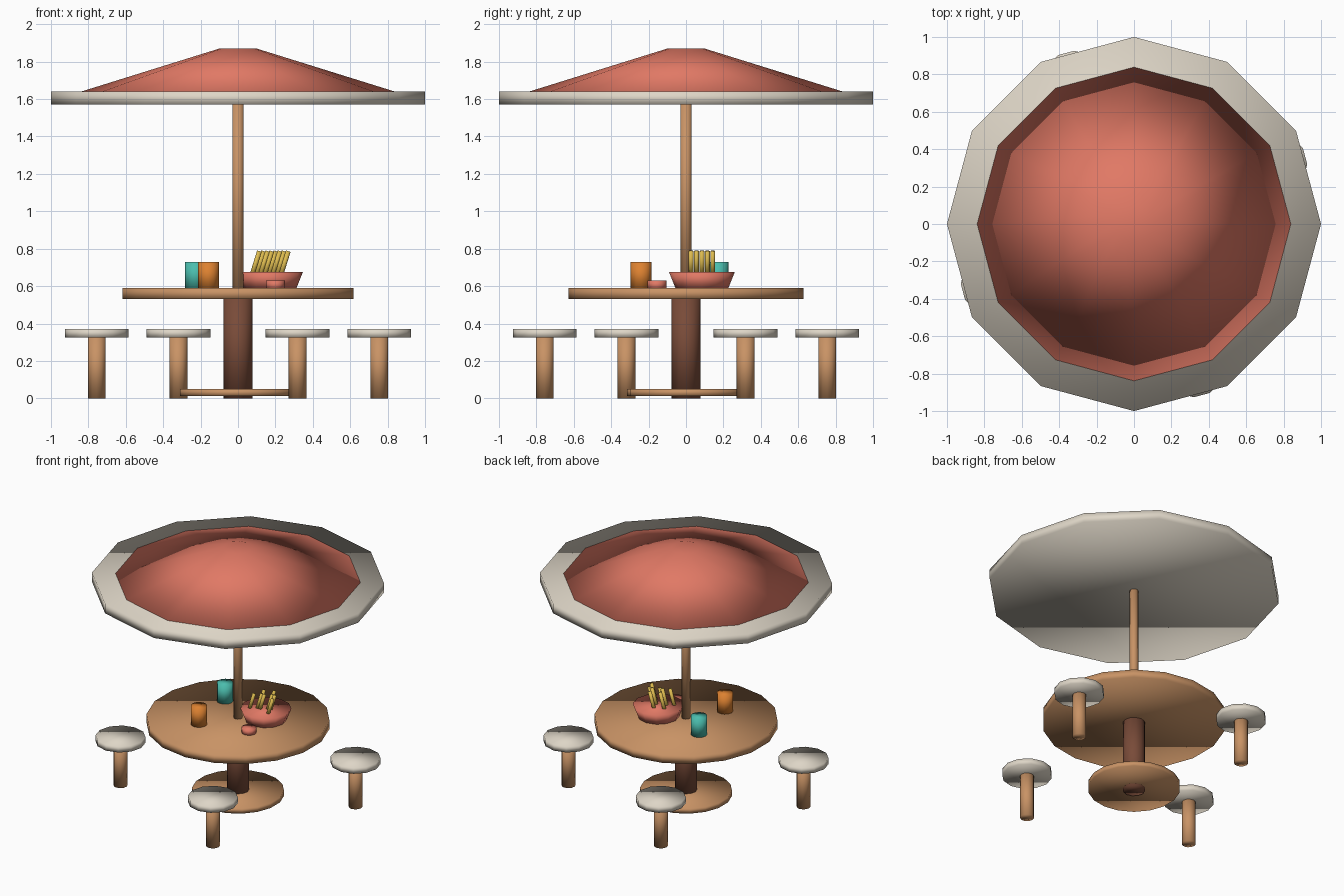
import bpy
import bmesh
from math import cos, sin, pi
from mathutils import Matrix

default_cube = bpy.data.objects.get("Cube")
if default_cube:
    bpy.data.objects.remove(default_cube, do_unlink=True)


def make_material(name, rgb):
    mat = bpy.data.materials.new(name)
    mat.use_nodes = True
    colour = (*rgb, 1)
    mat.diffuse_color = colour
    mat.node_tree.nodes["Principled BSDF"].inputs["Base Color"].default_value = colour
    return mat


RED = make_material("coral_red", (0.75, 0.19, 0.13))
CREAM = make_material("cream", (0.73, 0.67, 0.57))
WOOD = make_material("light_wood", (0.58, 0.29, 0.13))
DARK = make_material("dark_wood", (0.19, 0.07, 0.04))
ORANGE = make_material("orange", (0.72, 0.22, 0.03))
TEAL = make_material("teal", (0.07, 0.51, 0.42))
YELLOW = make_material("golden_yellow", (0.73, 0.5, 0.08))


def round_part(name, mat, x, y, bottom, top, radius, top_radius=None, sides=12, lean=0):
    """Upright smooth-shaded cylinder or frustum, optionally leaning towards +x."""
    mesh = bpy.data.meshes.new(name)
    bm = bmesh.new()
    bmesh.ops.create_cone(
        bm, cap_ends=True, segments=sides, depth=top - bottom,
        radius1=radius, radius2=radius if top_radius is None else top_radius,
        matrix=Matrix.Rotation(lean, 4, "Y"))
    for face in bm.faces:
        face.smooth = True
    bm.to_mesh(mesh)
    bm.free()
    mesh.materials.append(mat)
    obj = bpy.data.objects.new(name, mesh)
    obj.location = (x, y, (bottom + top) / 2)
    bpy.context.collection.objects.link(obj)
    return obj


# Table and its foot
round_part("pedestal", DARK, 0, 0, 0, 0.54, 0.077)
round_part("foot_disc", WOOD, 0, 0, 0.012, 0.05, 0.315, sides=18)
round_part("tabletop", WOOD, 0, 0, 0.53, 0.59, 0.627, sides=18)

# Parasol
round_part("parasol_pole", WOOD, 0, 0, 0.56, 1.6, 0.03)
round_part("canopy_rim", CREAM, 0, 0, 1.57, 1.64, 1.0)
round_part("canopy", RED, 0, 0, 1.638, 1.87, 0.845, 0.1)

# Four stools, evenly spaced around the table
for i in range(4):
    angle = 0.4 + i * pi / 2
    x, y = 0.82 * cos(angle), 0.82 * sin(angle)
    round_part(f"stool_leg_{i + 1}", WOOD, x, y, 0, 0.33, 0.048)
    round_part(f"stool_seat_{i + 1}", CREAM, x, y, 0.325, 0.37, 0.171)

# Tableware
round_part("orange_cup", ORANGE, -0.157, -0.24, 0.585, 0.73, 0.056)
round_part("teal_cup", TEAL, -0.227, 0.17, 0.585, 0.73, 0.056)
round_part("sauce_dish", RED, 0.2, -0.155, 0.585, 0.63, 0.05)
BOWL_X, BOWL_Y = 0.171, 0.085
round_part("bowl", RED, BOWL_X, BOWL_Y, 0.585, 0.675, 0.14, 0.176)

# Leaning sticks of food in the bowl
for i in range(8):
    x = BOWL_X + ((i * 3) % 8 - 3.5) * 0.022
    y = BOWL_Y + (i % 5 - 2) * 0.029
    round_part(f"food_stick_{i + 1}", YELLOW, x, y, 0.65, 0.79, 0.013, sides=8, lean=0.3)
